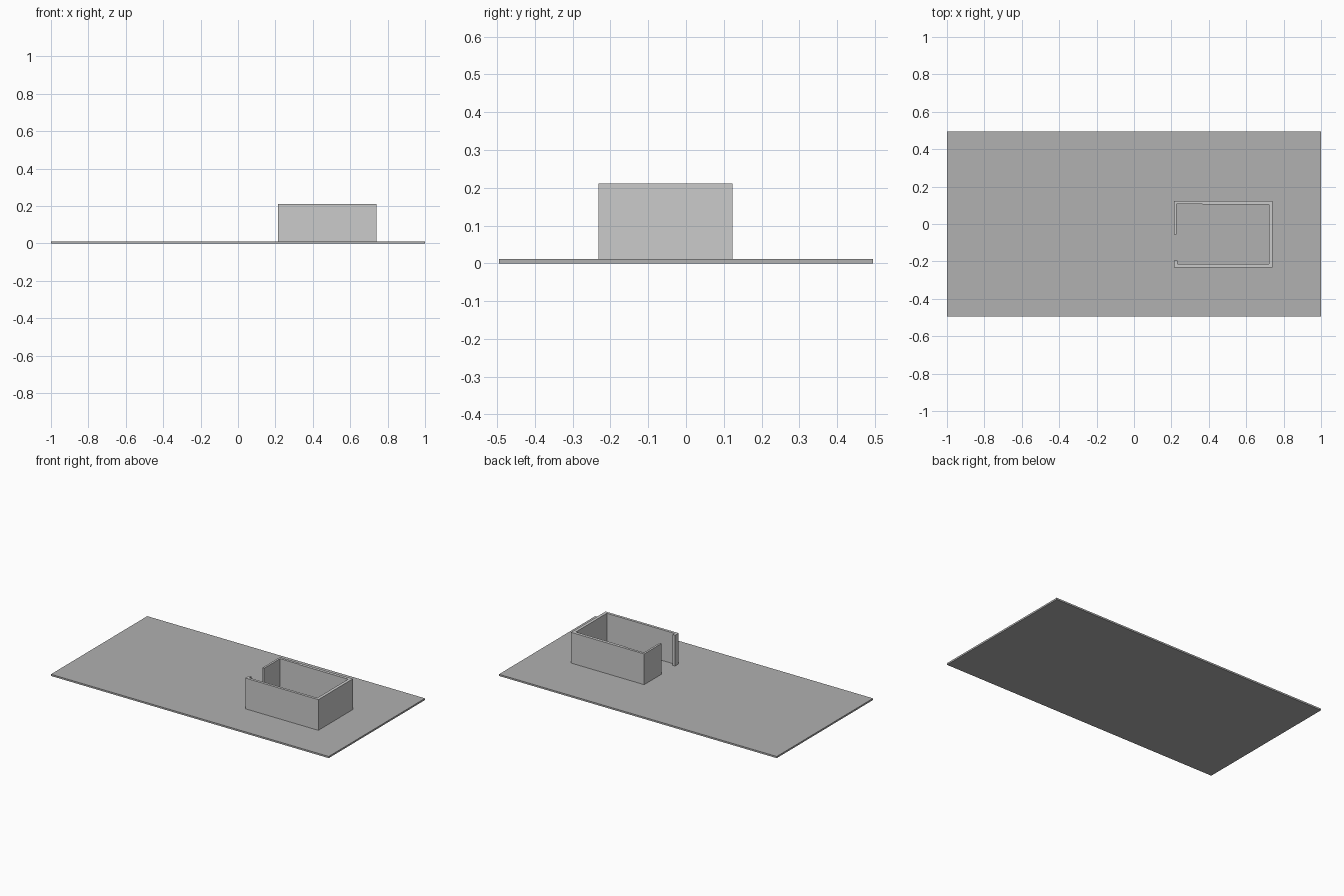
import bpy
import bmesh

if "Cube" in bpy.data.objects:
    bpy.data.objects.remove(bpy.data.objects["Cube"])


def extrude_outline(name, outline, z0, z1):
    """Solid made from a flat outline raised from z0 to z1."""
    bm = bmesh.new()
    face = bm.faces.new([bm.verts.new((x, y, z0)) for x, y in outline])
    up = bmesh.ops.extrude_face_region(bm, geom=[face])
    for v in up["geom"]:
        if isinstance(v, bmesh.types.BMVert):
            v.co.z = z1
    bmesh.ops.recalc_face_normals(bm, faces=bm.faces)
    mesh = bpy.data.meshes.new(name)
    bm.to_mesh(mesh)
    bm.free()
    obj = bpy.data.objects.new(name, mesh)
    bpy.context.collection.objects.link(obj)
    return obj


BASE = 0.011
TOP = 0.211
X0, X1 = 0.215, 0.741      # outer room extents
Y0, Y1 = -0.232, 0.123
DOOR0, DOOR1 = -0.195, -0.056

# Thin ground slab, darker grey
plate = extrude_outline("base_plate", [(-1, -0.495), (1, -0.495), (1, 0.495), (-1, 0.495)], 0, BASE)
dark = bpy.data.materials.new("dark_grey")
dark.diffuse_color = (0.44, 0.44, 0.44, 1)
dark.use_nodes = True
dark.node_tree.nodes["Principled BSDF"].inputs["Base Color"].default_value = dark.diffuse_color
plate.data.materials.append(dark)

# One continuous room wall, open at the doorway on the left side
extrude_outline("room_walls", [
    (X0, DOOR1), (X0, Y1), (X1, Y1), (X1, Y0), (X0, Y0), (X0, DOOR0),
    (X0 + 0.017, DOOR0), (X0 + 0.017, Y0 + 0.017),
    (X1 - 0.02, Y0 + 0.017), (X1 - 0.02, Y1 - 0.02),
    (0.365, Y1 - 0.02), (0.365, Y1 - 0.016),
    (X0 + 0.013, Y1 - 0.016), (X0 + 0.013, DOOR1),
], BASE, TOP)
